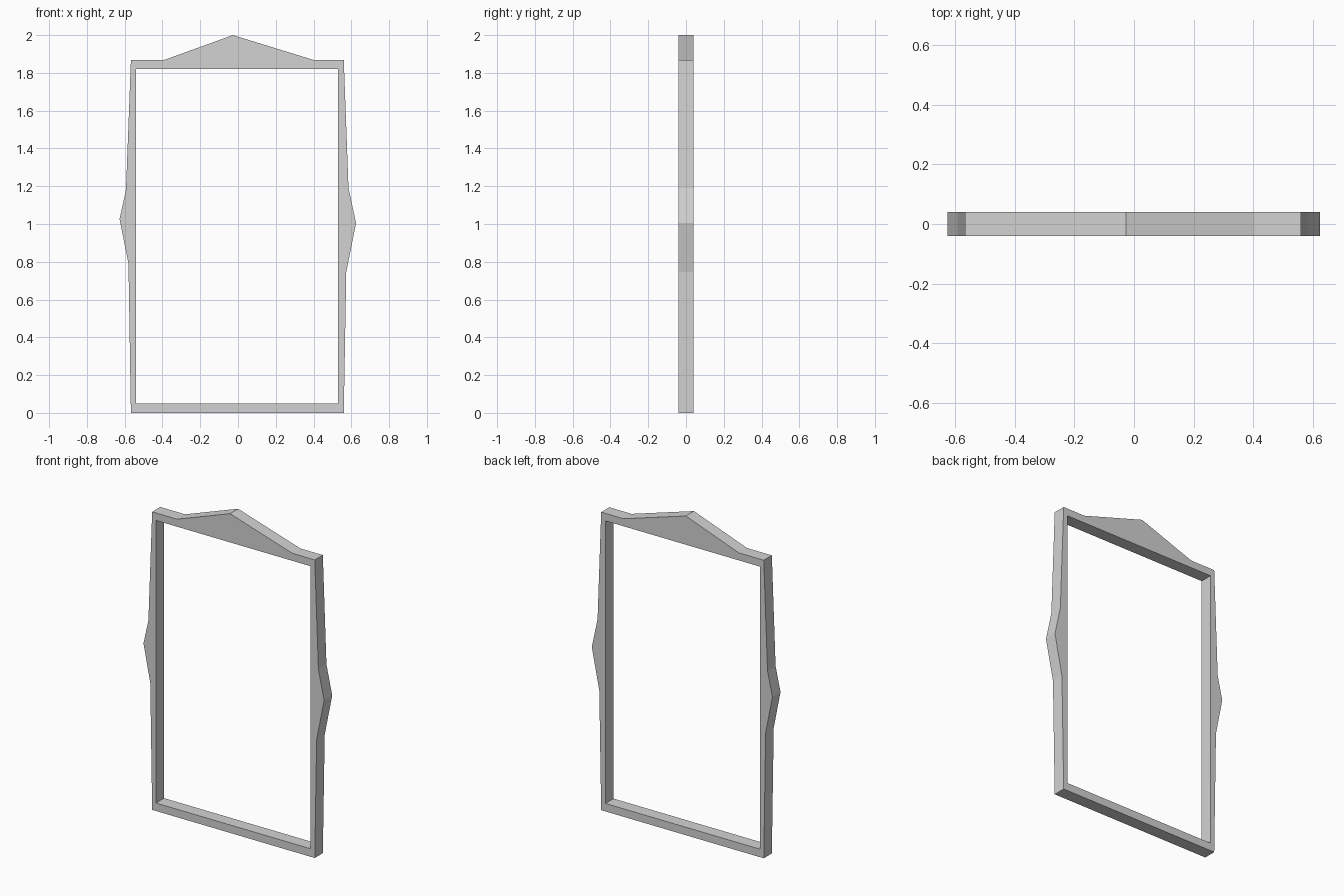
import bpy
import bmesh

if "Cube" in bpy.data.objects:
    bpy.data.objects.remove(bpy.data.objects["Cube"], do_unlink=True)

DEPTH = 0.08

grey = bpy.data.materials.new("plain_grey")
grey.use_nodes = True
colour = (0.65, 0.65, 0.65, 1)
grey.diffuse_color = colour
grey.node_tree.nodes["Principled BSDF"].inputs["Base Color"].default_value = colour

# Outer outline (x, z): flat foot, pointed side bosses, off-centre pediment
outline = [
    (-0.567, 0), (0.56, 0),
    (0.573, 0.745), (0.625, 1.005), (0.585, 1.19), (0.56, 1.867),
    (0.405, 1.867), (-0.027, 2.0), (-0.395, 1.867), (-0.567, 1.867),
    (-0.593, 1.18), (-0.627, 1.027), (-0.58, 0.79),
]

# Rectangular opening
opening = [(-0.54, 0.05), (0.53, 0.05), (0.53, 1.82), (-0.54, 1.82)]


def add_loop(bm, points):
    verts = [bm.verts.new((x, -DEPTH / 2, z)) for x, z in points]
    return [bm.edges.new((a, b)) for a, b in zip(verts, verts[1:] + verts[:1])]


# Fill between the outlines, then extrude to the frame's depth
bm = bmesh.new()
edges = add_loop(bm, outline) + add_loop(bm, opening)
bmesh.ops.triangle_fill(bm, edges=edges, use_beauty=True, normal=(0, -1, 0))
extruded = bmesh.ops.extrude_face_region(bm, geom=bm.faces[:], use_keep_orig=True)
moved = [g for g in extruded["geom"] if isinstance(g, bmesh.types.BMVert)]
bmesh.ops.translate(bm, verts=moved, vec=(0, DEPTH, 0))
bmesh.ops.recalc_face_normals(bm, faces=bm.faces[:])

mesh = bpy.data.meshes.new("ornate_frame")
bm.to_mesh(mesh)
bm.free()
mesh.materials.append(grey)
frame = bpy.data.objects.new("ornate_frame", mesh)
bpy.context.collection.objects.link(frame)
